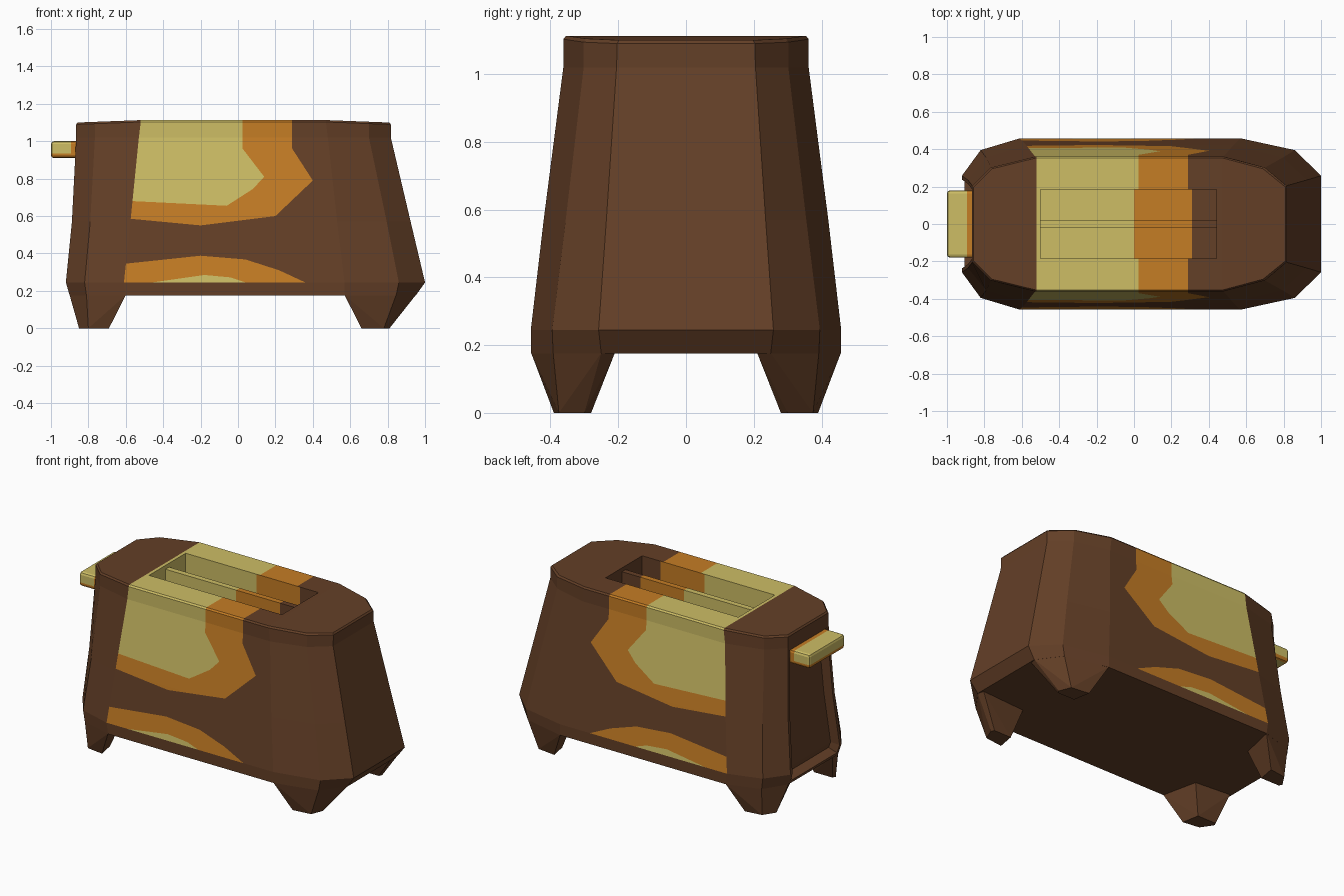
import bpy, bmesh
from mathutils import Vector

if "Cube" in bpy.data.objects:
    bpy.data.objects.remove(bpy.data.objects["Cube"])


def material(name, rgb):
    m = bpy.data.materials.new(name)
    m.diffuse_color = (*rgb, 1)
    m.use_nodes = True
    m.node_tree.nodes["Principled BSDF"].inputs["Base Color"].default_value = m.diffuse_color
    return m


MATS = [material("brown", (0.127, 0.050, 0.020)),
        material("amber", (0.560, 0.205, 0.018)),
        material("pale_yellow", (0.610, 0.510, 0.130))]
BROWN, AMBER, PALE = range(3)


def finish(bm, name):
    me = bpy.data.meshes.new(name)
    bm.to_mesh(me)
    bm.free()
    for m in MATS:
        me.materials.append(m)
    ob = bpy.data.objects.new(name, me)
    bpy.context.collection.objects.link(ob)
    return ob


def cut(bm, faces, co, no):
    geom = set(faces)
    for f in faces:
        geom.update(f.edges)
        geom.update(f.verts)
    bmesh.ops.bisect_plane(bm, geom=list(geom), dist=1e-5, plane_co=co, plane_no=no)


def inside(x, z, poly):
    hit = False
    for (x1, z1), (x2, z2) in zip(poly, poly[1:] + poly[:1]):
        if (z1 > z) != (z2 > z) and x < (x2 - x1) * (z - z1) / (z2 - z1) + x1:
            hit = not hit
    return hit


# painted patches on both long sides, as (x, z) outlines
PATCHES = [
    (AMBER, [(-0.9, 1.2), (-0.9, 0.60), (-0.57, 0.585), (-0.20, 0.55), (0.20, 0.60),
             (0.40, 0.79), (0.29, 0.96), (0.29, 1.2)]),
    (PALE, [(-0.9, 1.2), (-0.9, 0.70), (-0.565, 0.68), (-0.06, 0.655), (0.08, 0.745),
            (0.14, 0.81), (0.025, 0.96), (0.025, 1.2)]),
    (AMBER, [(-0.9, 0.245), (-0.9, 0.31), (-0.605, 0.345), (-0.20, 0.388), (0.04, 0.368),
             (0.22, 0.31), (0.36, 0.245)]),
    (PALE, [(-0.46, 0.245), (-0.18, 0.285), (-0.04, 0.272), (0.04, 0.245)]),
]

# body rings: z, left x of three corner points, right x, half widths
RINGS = [
    (0.175, (-0.60, -0.81, -0.90), (0.57, 0.845, 0.95), (0.457, 0.392, 0.250)),
    (0.245, (-0.61, -0.82, -0.92), (0.57, 0.86, 1.00), (0.458, 0.395, 0.258)),
    (0.57, (-0.575, -0.79, -0.888), (0.53, 0.795, 0.923), (0.420, 0.355, 0.235)),
    (1.02, (-0.53, -0.765, -0.865), (0.48, 0.70, 0.817), (0.362, 0.302, 0.205)),
    (1.09, (-0.52, -0.765, -0.865), (0.47, 0.70, 0.817), (0.362, 0.302, 0.203)),
    (1.10, (-0.52, -0.76, -0.857), (0.47, 0.69, 0.809), (0.354, 0.295, 0.198)),
]

# body shell: lofted twelve-sided rings
bm = bmesh.new()
rings = []
for z, xl, xr, ys in RINGS:
    half = list(zip(xl[::-1], ys[::-1])) + list(zip(xr, ys))
    pts = half + [(x, -y) for x, y in half[::-1]]
    rings.append([bm.verts.new((x, y, z)) for x, y in pts])
for a, b in zip(rings, rings[1:]):
    for i in range(12):
        j = (i + 1) % 12
        bm.faces.new((a[i], a[j], b[j], b[i]))
bm.faces.new(rings[0])
bm.faces.new(rings[-1])
bmesh.ops.recalc_face_normals(bm, faces=bm.faces[:])
bm.normal_update()

# tag sides with 1 and top with 2 while cutting
for f in bm.faces:
    c = f.calc_center_median()
    if abs(c.x) < 0.2 and abs(c.y) > 0.3:
        f.material_index = 1
    elif c.z > 1.095 and abs(c.y) < 0.1:
        f.material_index = 2

# recessed panel on the lever end
panel = [f for f in bm.faces if f.normal.x < -0.6 and abs(f.calc_center_median().y) < 0.05
         and f.calc_center_median().z < 1.03]
for t, d in ((0.02, 0), (0.004, -0.06)):
    bmesh.ops.inset_region(bm, faces=panel, thickness=t, depth=d,
                           use_even_offset=True, use_boundary=True)

# cut the patch outlines into the sides
for _, poly in PATCHES:
    for (x1, z1), (x2, z2) in zip(poly, poly[1:] + poly[:1]):
        if max(x1, x2) < -0.8 or min(z1, z2) > 1.15 or max(z1, z2) < 0.25:
            continue
        cut(bm, [f for f in bm.faces if f.material_index == 1],
            (x1, 0, z1), Vector((z2 - z1, 0, x1 - x2)).normalized())

# cut stripes and slot outlines into the top
X0, X1, Y0, Y1 = -0.50, 0.44, 0.018, 0.185
for x in (-0.52, X0, 0, 0.025, 0.29, 0.31, X1, 0.47):
    cut(bm, [f for f in bm.faces if f.material_index == 2], (x, 0, 0), (1, 0, 0))
for y in (-Y1, -Y0, Y0, Y1):
    cut(bm, [f for f in bm.faces if f.material_index == 2], (0, y, 0), (0, 1, 0))

# paint by position
for f in bm.faces:
    c = f.calc_center_median()
    tag, f.material_index = f.material_index, BROWN
    if tag == 1:
        for m, poly in PATCHES:
            if inside(c.x, c.z, poly):
                f.material_index = m
    elif tag == 2 and -0.52 < c.x < 0.29:
        f.material_index = PALE if c.x < 0.025 else AMBER

# slight crown along the top
for v in bm.verts:
    if v.co.z > 1.085:
        x = v.co.x
        e = (-0.52 - x) / 0.34 if x < -0.52 else max(0, (x - 0.47) / 0.34)
        v.co.z += 0.013 * (1 - min(1, e))


def sink(faces, depth):
    res = bmesh.ops.extrude_face_region(bm, geom=faces)["geom"]
    old = [f for f in faces if f.is_valid]
    if old:
        bmesh.ops.delete(bm, geom=old, context='FACES')
    bmesh.ops.translate(bm, vec=(0, 0, -depth),
                        verts=[g for g in res if isinstance(g, bmesh.types.BMVert)])
    return [g for g in res if isinstance(g, bmesh.types.BMFace)]


# bread slots: shallow well with a lower divider, then two deep slots
well = []
for f in bm.faces:
    c = f.calc_center_median()
    if c.z > 1.095 and X0 < c.x < X1 and abs(c.y) < Y1:
        well.append(f)
well = sink(well, 0.025)
for s in (-1, 1):
    sink([f for f in well if f.is_valid and Y0 < s * f.calc_center_median().y < Y1], 0.30)
bmesh.ops.recalc_face_normals(bm, faces=bm.faces[:])
for f in bm.faces:
    c = f.calc_center_median()
    if abs(c.y) < Y1 + 0.002 and 0.7 < c.z < 1.105 and X0 - 0.01 < c.x < X1 + 0.01:
        f.material_index = PALE if c.x < 0 else AMBER if c.x < 0.31 else BROWN
finish(bm, "toaster_body")

# feet: tapered hulls under the four corners
FEET = {
    "right": ([(0.57, 0.457), (0.845, 0.392), (0.95, 0.25), (0.94, 0.21), (0.63, 0.23)],
              [(0.66, 0.39), (0.78, 0.375), (0.81, 0.30), (0.80, 0.28), (0.68, 0.28)]),
    "left": ([(-0.60, 0.457), (-0.81, 0.392), (-0.90, 0.25), (-0.89, 0.21), (-0.65, 0.23)],
             [(-0.69, 0.39), (-0.80, 0.375), (-0.85, 0.30), (-0.84, 0.28), (-0.71, 0.28)]),
}
for side, (top, bottom) in FEET.items():
    for depth, s in (("front", -1), ("back", 1)):
        bm = bmesh.new()
        for pts, z in ((top, 0.177), (bottom, 0)):
            for x, y in pts:
                bm.verts.new((x, s * y, z))
        bmesh.ops.convex_hull(bm, input=bm.verts[:])
        bmesh.ops.recalc_face_normals(bm, faces=bm.faces[:])
        finish(bm, f"{depth}_{side}_foot")

# push-down lever with rounded edges
bm = bmesh.new()
bmesh.ops.create_cube(bm, size=1)
for v in bm.verts:
    v.co = Vector((-0.895 + v.co.x * 0.21, v.co.y * 0.36, 0.955 + v.co.z * 0.09))
bmesh.ops.bevel(bm, geom=bm.edges[:], offset=0.016, segments=2, profile=0.5, affect='EDGES')
cut(bm, bm.faces[:], (-0.892, 0, 0), (1, 0, 0))
cut(bm, bm.faces[:], (0, 0, 0.935), (0, 0, 1))
for f in bm.faces:
    c = f.calc_center_median()
    low_side = c.z < 0.935 and f.normal.z > -0.95
    f.material_index = AMBER if c.x > -0.892 or low_side else PALE
finish(bm, "lever")
